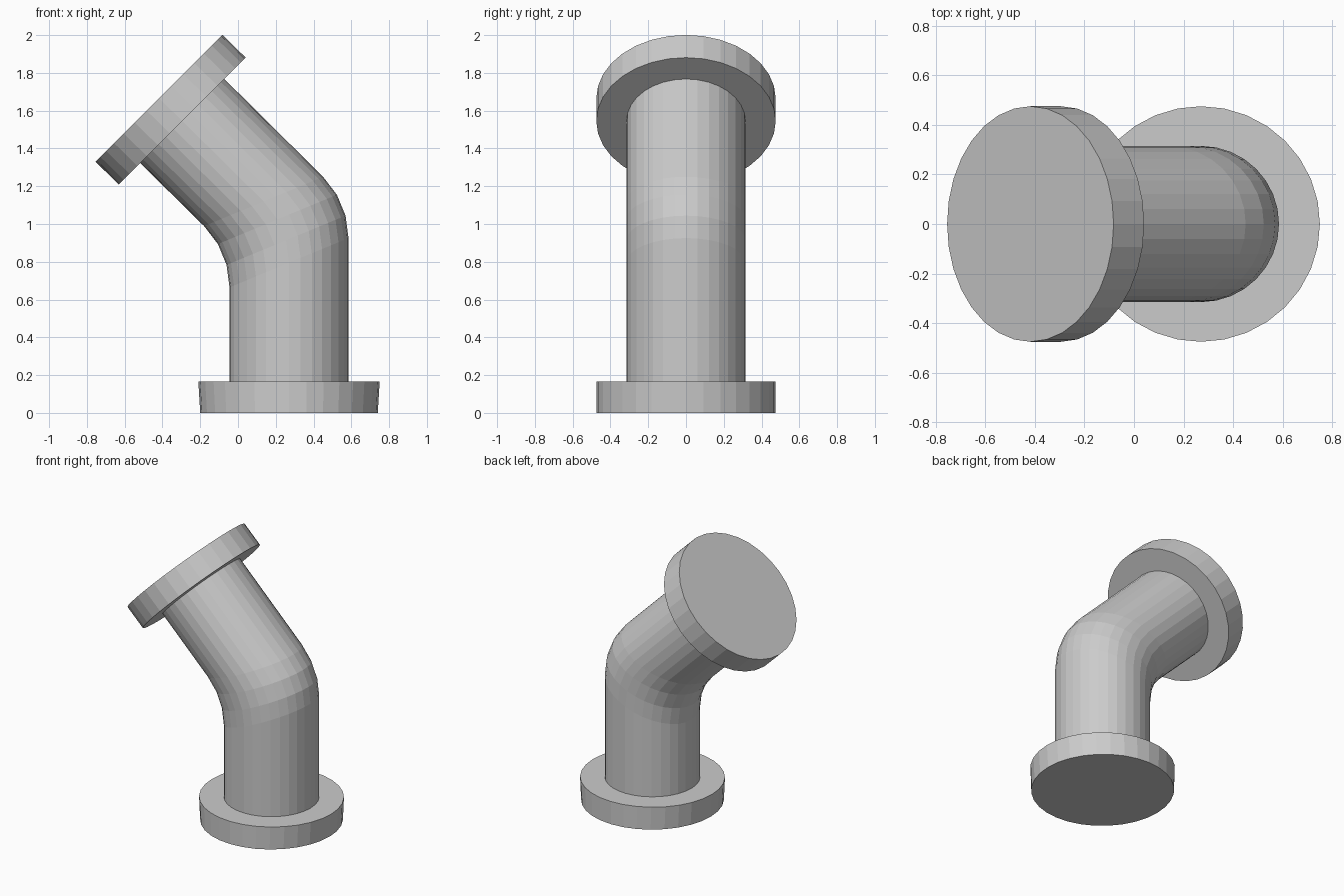
import bpy, bmesh
from math import sin, cos, tan, pi, radians
from mathutils import Vector

if "Cube" in bpy.data.objects:
    bpy.data.objects.remove(bpy.data.objects["Cube"])

SIDES = 32
PIPE_R, FLANGE_R = 0.315, 0.475
CX = 0.27
TILT = radians(45)


def ring(bm, centre, across, ry):
    """Oval loop: 'across' is its half axis in the xz plane, ry its half axis in y."""
    cx, cz = centre
    loop = []
    for i in range(SIDES):
        a = 2 * pi * i / SIDES
        loop.append(bm.verts.new(Vector((cx, 0, cz))
                                 + cos(a) * Vector((across[0], 0, across[1]))
                                 + Vector((0, ry * sin(a), 0))))
    return loop


bm = bmesh.new()
rings = []

# Bottom flange (slightly flared) and start of the upright pipe
for z, rx, ry in ((0, 0.47, FLANGE_R), (0.165, 0.48, FLANGE_R), (0.165, PIPE_R, PIPE_R)):
    rings.append(ring(bm, (CX, z), (rx, 0), ry))

# Bend: rounded mitre joint, every loop parallel to the mitre plane
mitre_z, reach = 0.985, 0.19
bend_r = reach / tan(TILT / 2)
for i in range(4):
    a = TILT * i / 3
    centre = (CX - bend_r + bend_r * cos(a), mitre_z - reach + bend_r * sin(a))
    rings.append(ring(bm, centre, (PIPE_R, PIPE_R * tan(TILT / 2)), PIPE_R))

# End of the slanted pipe and top flange
under, top = (-0.295, 1.545), (-0.418, 1.665)
for centre, r in ((under, PIPE_R), (under, FLANGE_R), (top, FLANGE_R)):
    rings.append(ring(bm, centre, (r * cos(TILT), r * sin(TILT)), r))

# Skin between the loops and closed ends
for lo, hi in zip(rings, rings[1:]):
    for i in range(SIDES):
        j = (i + 1) % SIDES
        bm.faces.new((lo[i], lo[j], hi[j], hi[i]))
bm.faces.new(rings[0][::-1])
bm.faces.new(rings[-1])
bmesh.ops.recalc_face_normals(bm, faces=bm.faces)

mesh = bpy.data.meshes.new("flanged_pipe_elbow")
bm.to_mesh(mesh)
bm.free()
bpy.context.collection.objects.link(bpy.data.objects.new("flanged_pipe_elbow", mesh))
